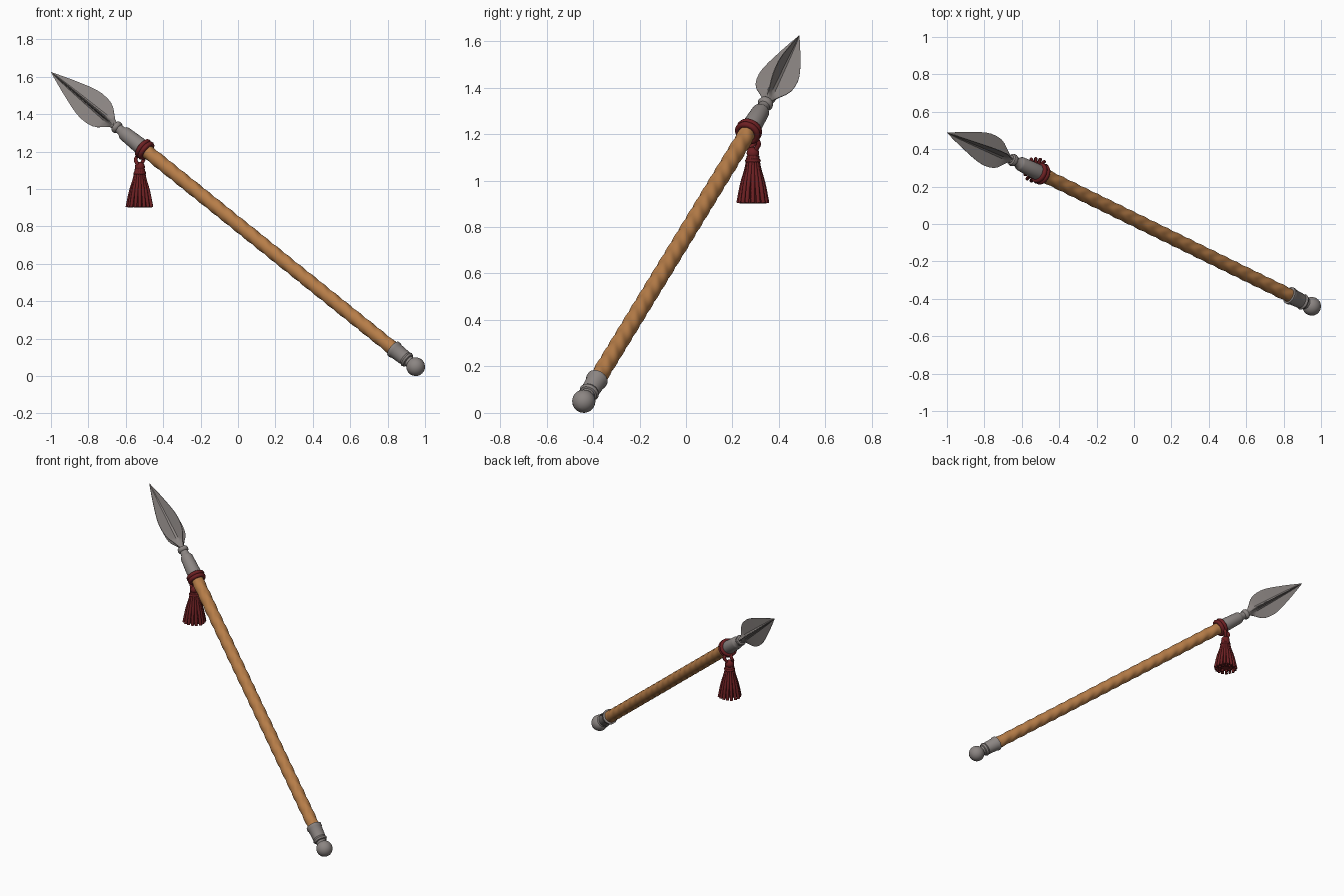
import bpy, math, random
from mathutils import Vector

if "Cube" in bpy.data.objects:
    bpy.data.objects.remove(bpy.data.objects["Cube"])

random.seed(4)

def material(name, col):
    m = bpy.data.materials.new(name)
    m.diffuse_color = (*col, 1)
    m.use_nodes = True
    m.node_tree.nodes["Principled BSDF"].inputs["Base Color"].default_value = m.diffuse_color
    return m

STEEL = material("grey steel", (0.26, 0.235, 0.225))
WOOD = material("warm wood", (0.47, 0.205, 0.065))
RED = material("dark red cord", (0.15, 0.014, 0.016))

def make(name, verts, faces, mat, angle=40):
    me = bpy.data.meshes.new(name)
    me.from_pydata([tuple(v) for v in verts], [], faces)
    me.materials.append(mat)
    me.polygons.foreach_set("use_smooth", [True] * len(me.polygons))
    me.set_sharp_from_angle(angle=math.radians(angle))
    ob = bpy.data.objects.new(name, me)
    bpy.context.collection.objects.link(ob)
    return ob

def frame(axis):
    d = axis.normalized()
    u = d.cross(Vector((0, 0, 1)))
    u = u.normalized() if u.length > 1e-4 else Vector((1, 0, 0))
    return d, u, u.cross(d)

def loft(name, origin, axis, rows, mat, n=24, radius=None, angle=40):
    """Rings along an axis; radius(t, r, angle) may reshape each ring."""
    d, u, v = frame(axis)
    verts, faces = [], []
    for t, r in rows:
        for k in range(n):
            a = 2 * math.pi * k / n
            rr = radius(t, r, k) if radius else r
            verts.append(origin + d * t + (u * math.cos(a) + v * math.sin(a)) * rr)
    for i in range(len(rows) - 1):
        for k in range(n):
            k2 = (k + 1) % n
            faces.append((i * n + k, i * n + k2, (i + 1) * n + k2, (i + 1) * n + k))
    faces.append(tuple(reversed(range(n))))
    faces.append(tuple((len(rows) - 1) * n + k for k in range(n)))
    # u, v, d is left-handed, so flip the winding outward
    return make(name, verts, [f[::-1] for f in faces], mat, angle)

def tube(name, pts, r, mat, cyclic=False):
    cu = bpy.data.curves.new(name, 'CURVE')
    cu.dimensions = '3D'
    cu.bevel_depth, cu.bevel_resolution, cu.resolution_u = r, 2, 5
    cu.use_fill_caps = True
    sp = cu.splines.new('BEZIER')
    sp.bezier_points.add(len(pts) - 1)
    for b, p in zip(sp.bezier_points, pts):
        b.co = p
        b.handle_left_type = b.handle_right_type = 'AUTO'
    sp.use_cyclic_u = cyclic
    cu.materials.append(mat)
    ob = bpy.data.objects.new(name, cu)
    bpy.context.collection.objects.link(ob)
    return ob

def ball_rows(t0, r, n=12):
    return [(t0 - r * math.cos(math.pi * i / n), max(r * math.sin(math.pi * i / n), 0.0005))
            for i in range(n + 1)]

BASE = Vector((0.95, -0.44, 0.05))
RING = Vector((-0.65, 0.343, 1.332))
TIP = Vector((-1.0, 0.488, 1.625))
AXIS = RING - BASE
D, U, V = frame(AXIS)
L = AXIS.length

# pommel ball and butt ferrule
loft("pommel_ball", BASE, AXIS, ball_rows(0, 0.05), STEEL)
loft("butt_ferrule", BASE, AXIS, [(0.035, 0.030), (0.052, 0.030), (0.055, 0.038), (0.066, 0.044),
     (0.077, 0.038), (0.082, 0.040), (0.145, 0.043), (0.150, 0.047), (0.165, 0.047), (0.168, 0.036)], STEEL)

# wooden shaft with shallow carved chevron grain
def grain(t, r, k):
    a = 2 * math.pi * k / 32
    fold = abs(math.atan2(math.sin(a - 1.6), math.cos(a - 1.6)))
    return r + 0.0018 * math.sin(t * 2 * math.pi / 0.085 + fold * 2.2 + 0.6 * math.sin(3 * a))

loft("wooden_shaft", BASE, AXIS, [(0.15 + (L - 0.30) * i / 180, 0.0365) for i in range(181)],
     WOOD, n=32, radius=grain, angle=60)

# spearhead socket and neck ring
loft("head_socket", BASE, AXIS, [(L - 0.20, 0.042), (L - 0.17, 0.043), (L - 0.06, 0.038), (L - 0.05, 0.034),
     (L - 0.04, 0.026), (L - 0.018, 0.025), (L - 0.014, 0.031), (L - 0.004, 0.034), (L + 0.008, 0.031),
     (L + 0.012, 0.022), (L + 0.04, 0.014)], STEEL)

# leaf-shaped head with four crossed fins
HEAD = TIP - RING
H = HEAD.length
profile = [(0, .016), (.06, .024), (.11, .043), (.17, .067), (.23, .081), (.30, .087), (.38, .088),
           (.46, .083), (.56, .071), (.66, .056), (.76, .041), (.88, .021), (1, .0006)]
FIN = math.radians(77)
d, u, v = frame(HEAD)
verts, faces = [], []
N = 16
for s, w in profile:
    core = 0.014 * (1 - s) ** 0.6
    for q in range(4):
        a = FIN + q * math.pi / 2
        e1 = u * math.cos(a) + v * math.sin(a)
        e2 = -u * math.sin(a) + v * math.cos(a)
        c = RING + d * (s * H)
        th = min(0.0025, w * 0.3)
        root = min(core, w * 0.6)
        verts += [c + e1 * root * 1.4 - e2 * root * 0.6, c + e1 * w - e2 * th * 0.6,
                  c + e1 * w + e2 * th * 0.6, c + e1 * root * 1.4 + e2 * root * 0.6]
for i in range(len(profile) - 1):
    for k in range(N):
        k2 = (k + 1) % N
        faces.append((i * N + k, (i + 1) * N + k, (i + 1) * N + k2, i * N + k2))
faces.append(tuple(range(N)))
faces.append(tuple(reversed([(len(profile) - 1) * N + k for k in range(N)])))
make("spear_blade", verts, faces, STEEL, 35)

# red cord wraps around the shaft
for j, t in enumerate((L - 0.218, L - 0.196)):
    pts = [BASE + D * t + (U * math.cos(a) + V * math.sin(a)) * 0.044
           for a in (2 * math.pi * i / 12 for i in range(12))]
    tube(f"cord_wrap_{j + 1}", pts, 0.0135, RED, True)

# hanging loop and tassel
C = Vector((-0.525, 0.288, 0))
tube("tassel_loop", [C + Vector(p) for p in ((0.008, -0.012, 1.185), (0.022, 0.024, 1.165), (0.010, 0.014, 1.135),
     (0, 0, 1.11), (-0.014, -0.012, 1.135), (-0.020, 0.008, 1.165))], 0.010, RED, True)
UP = Vector((0, 0, 1))
loft("tassel_knot", C, UP, ball_rows(1.118, 0.027), RED, n=16)
loft("tassel_core", C, UP, [(0.915, 0.050), (0.99, 0.036), (1.06, 0.024), (1.10, 0.020)], RED, n=16)
tube("tassel_band", [C + Vector((0.026 * math.cos(i), 0.026 * math.sin(i), 1.085))
     for i in (2 * math.pi * k / 8 for k in range(8))], 0.008, RED, True)

# tassel strands, outer ring and inner ring
for ring, (count, spread) in enumerate(((16, 0.066), (9, 0.038))):
    for k in range(count):
        a = 2 * math.pi * (k + 0.5 * ring) / count
        s = spread * random.uniform(0.92, 1.04)
        o = Vector((math.cos(a), math.sin(a), 0))
        tube(f"tassel_strand_{ring}_{k}", [C + o * r + UP * z for r, z in
             ((0.018, 1.105), (s * 0.42, 1.055), (s * 0.72, 0.99), (s, 0.903))], 0.0095, RED)
